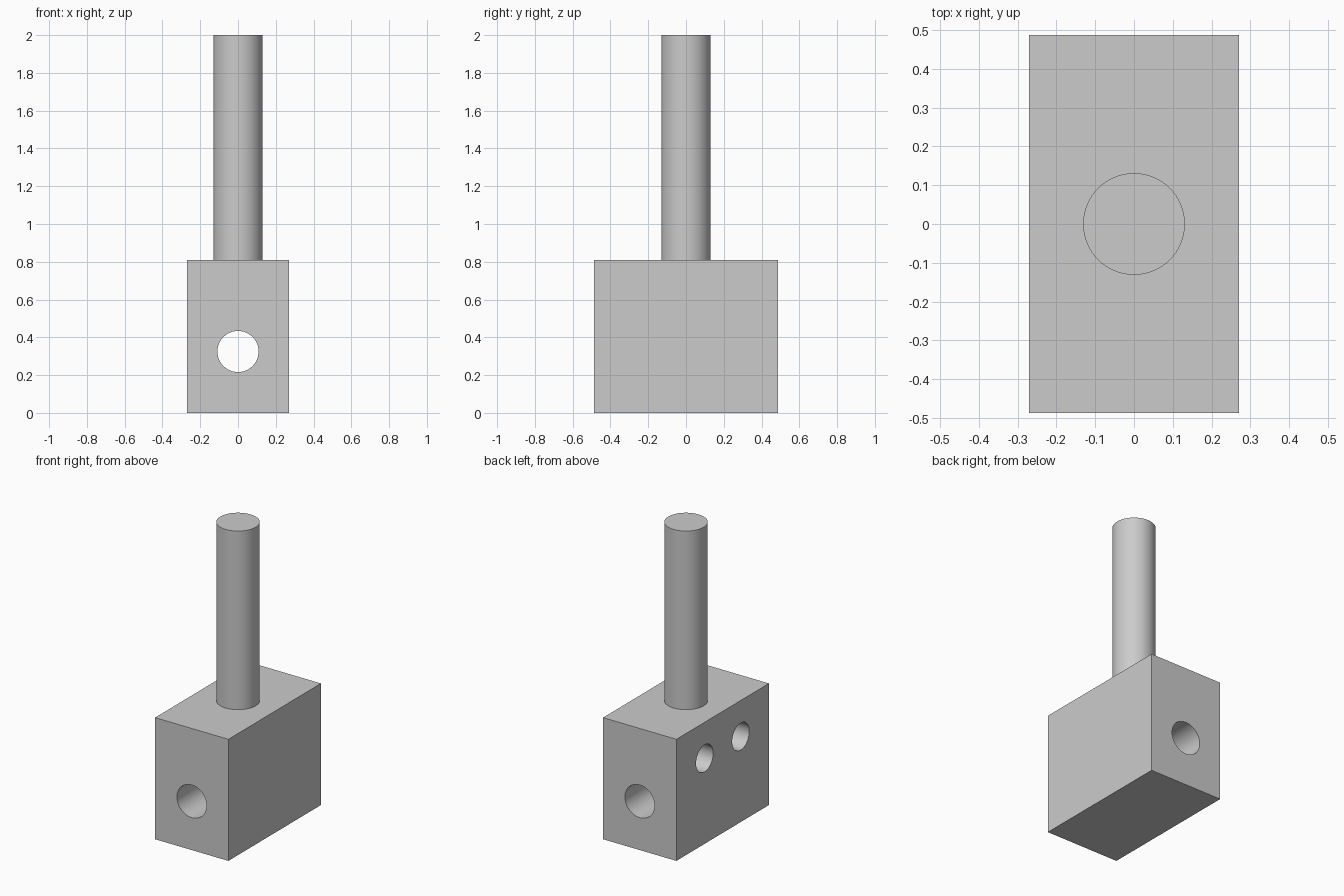
import bpy
import math

cube = bpy.data.objects.get("Cube")
if cube:
    bpy.data.objects.remove(cube, do_unlink=True)

WIDTH, DEPTH, HEIGHT = 0.54, 0.974, 0.81
ROD_RADIUS, TOP = 0.131, 2.0

grey = bpy.data.materials.new("light grey metal")
grey.use_nodes = True
COLOUR = (0.6, 0.6, 0.6, 1)
grey.diffuse_color = COLOUR
grey.node_tree.nodes["Principled BSDF"].inputs["Base Color"].default_value = COLOUR


def cylinder(name, radius, length, centre, rotation=(0, 0, 0)):
    bpy.ops.mesh.primitive_cylinder_add(
        vertices=64, radius=radius, depth=length, location=centre, rotation=rotation)
    obj = bpy.context.object
    obj.name = name
    obj.data.materials.append(grey)
    return obj


def drill(target, cutter):
    cut = target.modifiers.new(cutter.name, "BOOLEAN")
    cut.operation = "DIFFERENCE"
    cut.solver = "EXACT"
    cut.object = cutter
    bpy.context.view_layer.objects.active = target
    bpy.ops.object.modifier_apply(modifier=cut.name)
    bpy.data.objects.remove(cutter, do_unlink=True)


def smooth(obj):
    bpy.ops.object.select_all(action="DESELECT")
    obj.select_set(True)
    bpy.context.view_layer.objects.active = obj
    bpy.ops.object.shade_smooth_by_angle(angle=math.radians(30))


# Solid block
bpy.ops.mesh.primitive_cube_add(size=1, location=(0, 0, HEIGHT / 2))
block = bpy.context.object
block.name = "block"
block.scale = (WIDTH, DEPTH, HEIGHT)
bpy.ops.object.transform_apply(location=False, rotation=False, scale=True)
block.data.materials.append(grey)

# Bore running through from front to back
drill(block, cylinder("bore", 0.109, DEPTH + 0.2, (0, 0, 0.325), (math.pi / 2, 0, 0)))

# Two blind screw holes in one long side
for side in (-1, 1):
    drill(block, cylinder("screw_hole", 0.09, 0.6, (-WIDTH / 2, side * 0.19, 0.57),
                          (0, math.pi / 2, 0)))
smooth(block)

# Upright rod standing on the block
rod = cylinder("rod", ROD_RADIUS, TOP - HEIGHT, (0, 0, (TOP + HEIGHT) / 2))
smooth(rod)
